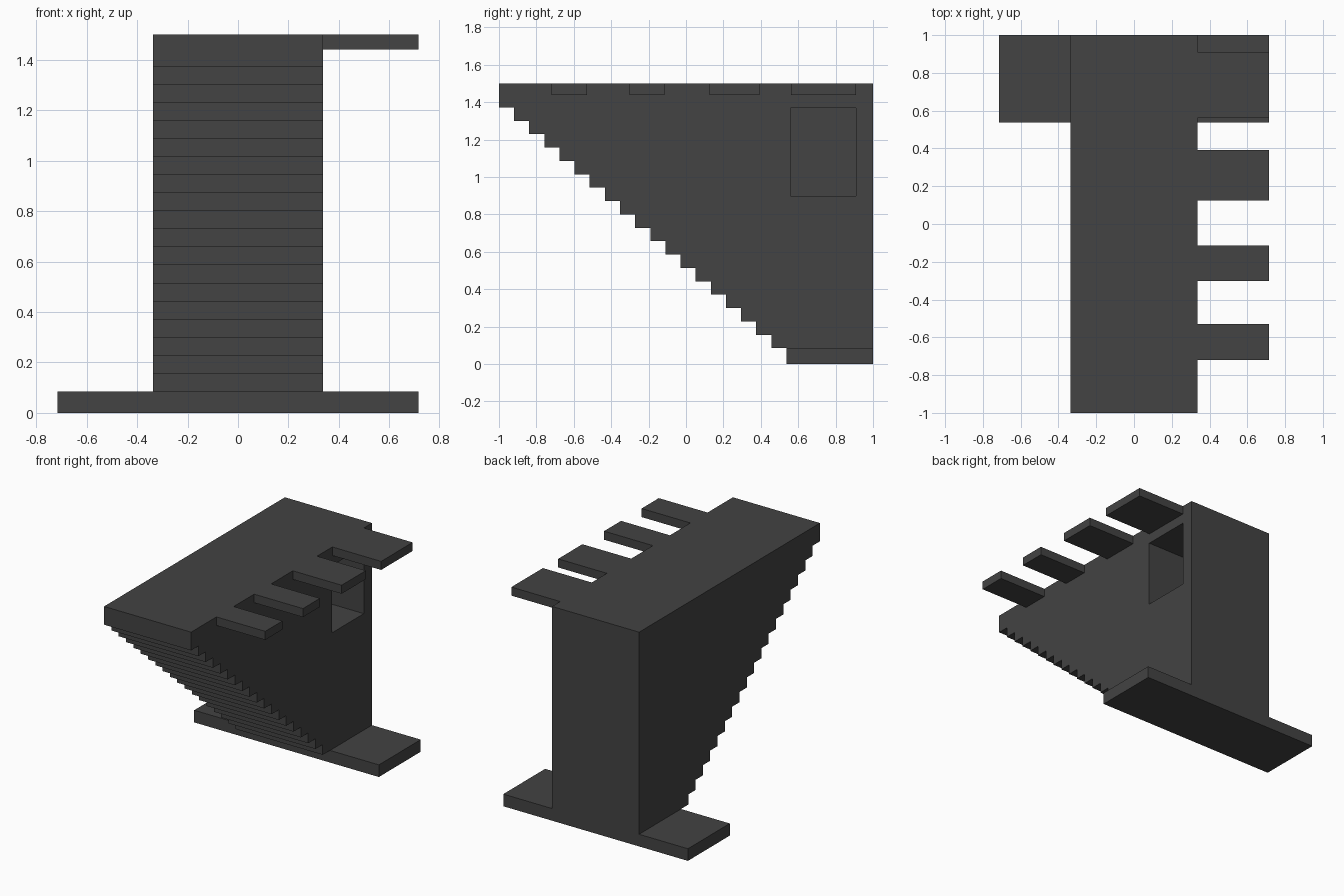
import bpy, bmesh

if "Cube" in bpy.data.objects:
    bpy.data.objects.remove(bpy.data.objects["Cube"])

grey = bpy.data.materials.new("dark grey")
grey.diffuse_color = (0.056, 0.056, 0.056, 1)
grey.use_nodes = True
grey.node_tree.nodes["Principled BSDF"].inputs["Base Color"].default_value = grey.diffuse_color


def finish(name, bm):
    bmesh.ops.recalc_face_normals(bm, faces=bm.faces)
    me = bpy.data.meshes.new(name)
    bm.to_mesh(me)
    bm.free()
    me.materials.append(grey)
    ob = bpy.data.objects.new(name, me)
    bpy.context.collection.objects.link(ob)
    return ob


def box(name, lo, hi):
    bm = bmesh.new()
    bmesh.ops.create_cube(bm, size=1)
    for v in bm.verts:
        v.co = [h if c > 0 else l for c, l, h in zip(v.co, lo, hi)]
    return finish(name, bm)


X0, X1, XE = -0.337, 0.337, 0.715
TOP, FOOT_Z, FOOT_Y = 1.5, 0.085, 0.537
STEPS = 19

# Main block: stepped underside profile in the YZ plane, extruded across X
profile = [(1, 0), (1, TOP), (-1, TOP)]
dy = (FOOT_Y + 1) / STEPS
dz = (1.372 - FOOT_Z) / (STEPS - 1)
for i in range(STEPS):
    z = 1.372 - i * dz
    profile += [(-1 + i * dy, z), (-1 + (i + 1) * dy, z)]
profile.append((FOOT_Y, 0))

bm = bmesh.new()
face = bm.faces.new([bm.verts.new((X0, y, z)) for y, z in profile])
ext = bmesh.ops.extrude_face_region(bm, geom=[face])
bmesh.ops.translate(bm, vec=(X1 - X0, 0, 0),
                    verts=[g for g in ext["geom"] if isinstance(g, bmesh.types.BMVert)])
body = finish("stepped_body", bm)

# Rectangular recess in the right side
cutter = box("recess_cutter", (-0.06, 0.56, 0.90), (0.5, 0.91, 1.37))
cutter.hide_render = True
cutter.hide_set(True)
cut = body.modifiers.new("recess", 'BOOLEAN')
cut.operation = 'DIFFERENCE'
cut.solver = 'EXACT'
cut.object = cutter
bpy.context.view_layer.objects.active = body
bpy.ops.object.modifier_apply(modifier=cut.name)
bpy.data.objects.remove(cutter)

# Feet on both sides at the bottom
box("foot_left", (-XE, FOOT_Y, 0), (X0, 1, FOOT_Z))
box("foot_right", (X1, FOOT_Y, 0), (XE, 1, FOOT_Z))

# Flat tabs along the top right edge
for i, (y0, y1) in enumerate([(-0.72, -0.53), (-0.303, -0.115), (0.125, 0.393), (0.562, 0.91)]):
    box(f"top_tab_{i + 1}", (X1, y0, 1.44), (XE, y1, TOP))
